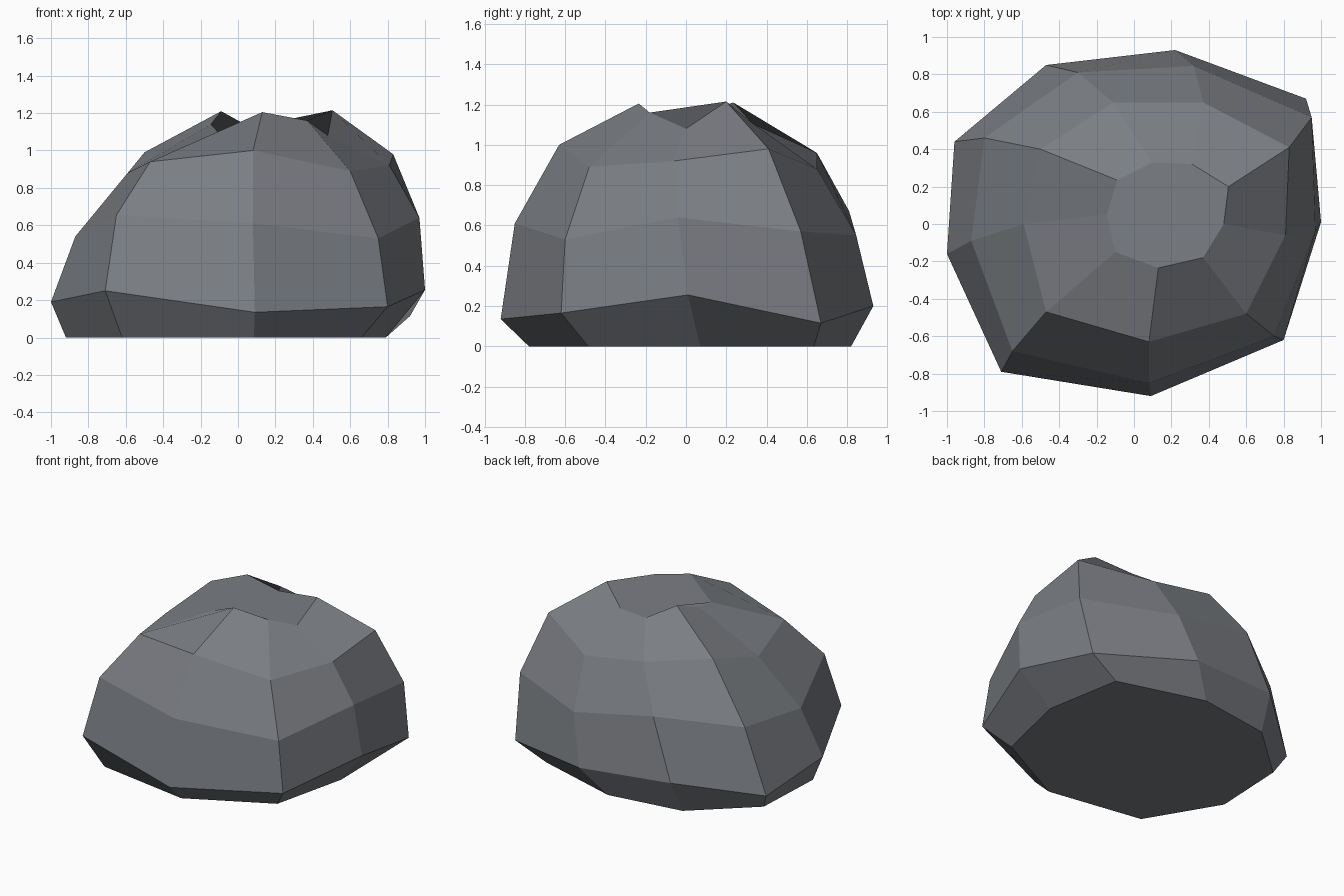
import bpy, bmesh

# Five irregular nine-sided cross-sections, lofted from the ground to the crown.
# Each starts at the left side and runs counter-clockwise seen from above.
FOOT = [(-.92, -.16, 0), (-.62, -.665, 0), (.085, -.78, 0), (.66, -.485, 0), (.79, .07, 0),
        (.69, .635, 0), (.06, .82, 0), (-.49, .74, 0), (-.895, .375, 0)]
BELLY = [(-1, -.16, .19), (-.71, -.79, .25), (.09, -.92, .135), (.80, -.62, .165), (1, .01, .255),
         (.92, .67, .115), (.22, .93, .20), (-.47, .85, .24), (-.96, .44, .12)]
WAIST = [(-.87, -.09, .54), (-.65, -.68, .655), (.08, -.85, .61), (.75, -.60, .53), (.97, -.04, .64),
         (.95, .57, .57), (.32, .845, .55), (-.30, .81, .67), (-.80, .46, .59)]
SHOULDER = [(-.59, 0, .88), (-.47, -.47, .94), (.08, -.63, 1.0), (.60, -.48, .89), (.81, -.06, .92),
            (.83, .41, .98), (.37, .65, .88), (-.11, .65, .96), (-.50, .40, .99)]
CROWN = [(-.145, .05, 1.14), (-.10, -.15, 1.09), (.13, -.235, 1.205), (.37, -.18, 1.16), (.48, 0, 1.08),
         (.505, .20, 1.215), (.31, .32, 1.115), (.10, .33, 1.105), (-.09, .235, 1.21)]


def loft(name, sections, material):
    """Join neighbouring sections with quads and cap both ends."""
    bm = bmesh.new()
    rings = [[bm.verts.new(p) for p in s] for s in sections]
    for low, high in zip(rings, rings[1:]):
        n = len(low)
        for i in range(n):
            j = (i + 1) % n
            bm.faces.new((low[i], low[j], high[j], high[i]))
    bm.faces.new(rings[0][::-1])
    bm.faces.new(rings[-1])
    mesh = bpy.data.meshes.new(name)
    bm.to_mesh(mesh)
    bm.free()
    mesh.materials.append(material)
    obj = bpy.data.objects.new(name, mesh)
    bpy.context.collection.objects.link(obj)
    return obj


stone = bpy.data.materials.new("grey_stone")
stone.diffuse_color = (.195, .207, .227, 1)

# The boulder, flat shaded
loft("boulder", [FOOT, BELLY, WAIST, SHOULDER, CROWN], stone)
